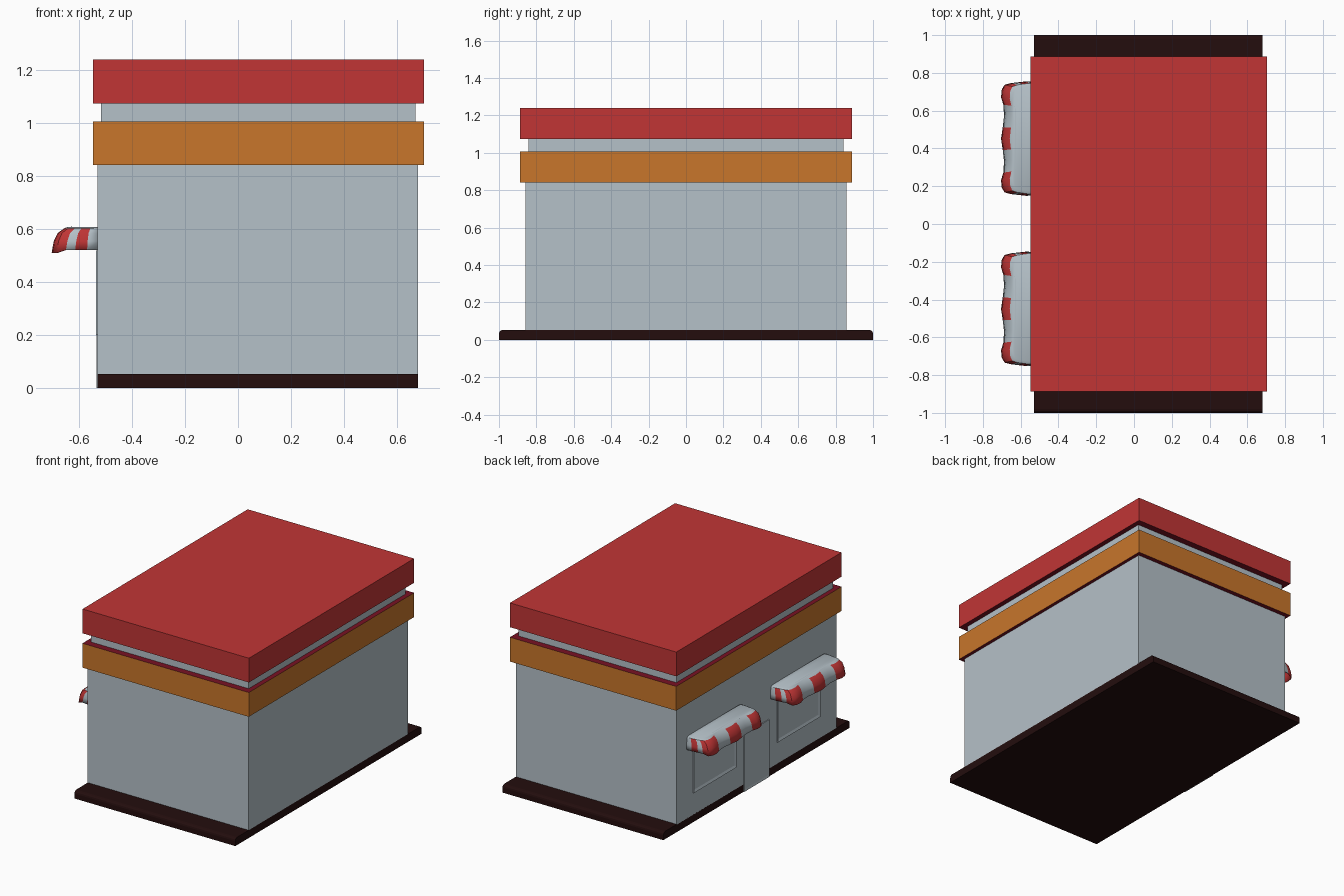
import bpy, bmesh, math

if "Cube" in bpy.data.objects:
    bpy.data.objects.remove(bpy.data.objects["Cube"])


def material(name, rgb):
    m = bpy.data.materials.new(name)
    m.diffuse_color = (*rgb, 1.0)
    m.use_nodes = True
    m.node_tree.nodes["Principled BSDF"].inputs["Base Color"].default_value = m.diffuse_color
    return m


GREY = material("wall_grey", (0.462, 0.533, 0.578))
RED = material("roof_red", (0.533, 0.036, 0.036))
ORANGE = material("band_orange", (0.578, 0.181, 0.024))
MAROON = material("trim_maroon", (0.19, 0.006, 0.017))
DARK = material("base_dark", (0.017, 0.004, 0.004))


def finish(bm, name, mats):
    me = bpy.data.meshes.new(name)
    bm.to_mesh(me)
    bm.free()
    for m in mats:
        me.materials.append(m)
    ob = bpy.data.objects.new(name, me)
    bpy.context.collection.objects.link(ob)
    return ob


def box_bm(x0, x1, y0, y1, z0, z1):
    bm = bmesh.new()
    bmesh.ops.create_cube(bm, size=1)
    for v in bm.verts:
        v.co = (x1 if v.co.x > 0 else x0,
                y1 if v.co.y > 0 else y0,
                z1 if v.co.z > 0 else z0)
    bm.normal_update()
    return bm


def box(name, dims, mats, rule=None):
    bm = box_bm(*dims)
    if rule:
        for f in bm.faces:
            f.material_index = rule(f.normal)
    return finish(bm, name, mats)


# base slab, top edges rounded at both ends
bm = box_bm(-0.53, 0.68, -1, 1, 0, 0.053)
ends = [e for e in bm.edges
        if all(v.co.z > 0.01 for v in e.verts)
        and abs(e.verts[0].co.y - e.verts[1].co.y) < 0.01]
bmesh.ops.bevel(bm, geom=ends, offset=0.02, segments=3, profile=0.5, affect='EDGES')
finish(bm, "base_slab", [DARK])

# walls, orange band, neck and roof
box("walls", (-0.53, 0.68, -0.857, 0.857, 0.05, 0.85), [GREY])
box("orange_band", (-0.548, 0.703, -0.888, 0.888, 0.842, 1.007),
    [ORANGE, MAROON], lambda n: int(abs(n.z) > 0.5))
box("neck", (-0.517, 0.67, -0.842, 0.842, 1.0, 1.08), [GREY])
box("roof", (-0.548, 0.703, -0.887, 0.887, 1.075, 1.24),
    [RED, MAROON], lambda n: int(n.z < -0.5))


# framed panel on the -x wall: raised rim with a sunken pane
def framed_panel(name, y0, y1, z0, z1, x_out, rim, depth):
    bm = box_bm(x_out, -0.52, y0, y1, z0, z1)
    face = [f for f in bm.faces if f.normal.x < -0.5]
    bmesh.ops.inset_region(bm, faces=face, thickness=rim)
    for v in face[0].verts:
        v.co.x += depth
    finish(bm, name, [GREY])


framed_panel("door", -0.133, 0.138, 0.0, 0.39, -0.535, 0.02, 0.003)

# half outline of an awning, from the wall round to the middle of the front
HALF = [(-0.525, 0.300), (-0.57, 0.303), (-0.615, 0.298), (-0.65, 0.294),
        (-0.685, 0.285), (-0.70, 0.26), (-0.704, 0.22), (-0.692, 0.18),
        (-0.688, 0.12), (-0.695, 0.06), (-0.704, 0.0)]
STRIPES = [0, 1, 0, 1, 1, 1, 1, 0, 0, 1]
# rings going up: inset in x, inset in y, height
RINGS = [(0, 0, 0.522), (0.008, 0.002, 0.555), (0.022, 0.005, 0.585),
         (0.045, 0.010, 0.602), (0.060, 0.025, 0.609)]


def awning(name, yc):
    bm = bmesh.new()
    outline = HALF + [(x, -y) for x, y in HALF[-2::-1]]
    stripes = STRIPES + STRIPES[::-1]
    rows = []
    for i, (ix, iy, z) in enumerate(RINGS):
        row = []
        for x, y in outline:
            droop = 0.011 if i == 0 and x < -0.66 else 0
            row.append(bm.verts.new((-0.525 + (x + 0.525) * (1 - ix / 0.175),
                                     yc + y * (1 - iy / 0.3), z - droop)))
        rows.append(row)
    for r in range(len(rows) - 1):
        for k, colour in enumerate(stripes):
            f = bm.faces.new((rows[r][k], rows[r][k + 1],
                              rows[r + 1][k + 1], rows[r + 1][k]))
            f.material_index = colour if r < 3 else 0
    # grey top, in strips across the awning
    top, n = rows[-1], len(outline)
    for k in range(n // 2):
        quad = [top[k], top[k + 1], top[n - 2 - k], top[n - 1 - k]]
        bm.faces.new(list(dict.fromkeys(quad)))
    bmesh.ops.recalc_face_normals(bm, faces=bm.faces)
    if max(bm.faces, key=lambda f: f.calc_center_median().z).normal.z < 0:
        bmesh.ops.reverse_faces(bm, faces=bm.faces)
    ob = finish(bm, name, [GREY, RED])
    mod = ob.modifiers.new("cloth_thickness", 'SOLIDIFY')
    mod.thickness = 0.006
    mod.offset = -1
    bpy.ops.object.select_all(action='DESELECT')
    ob.select_set(True)
    bpy.context.view_layer.objects.active = ob
    bpy.ops.object.shade_smooth_by_angle(angle=math.radians(30))


# a window and awning on each side of the door
for side, yc in (("back", 0.452), ("front", -0.449)):
    framed_panel(side + "_window", yc - 0.23, yc + 0.23, 0.2, 0.52, -0.537, 0.025, 0.006)
    awning(side + "_awning", yc)
